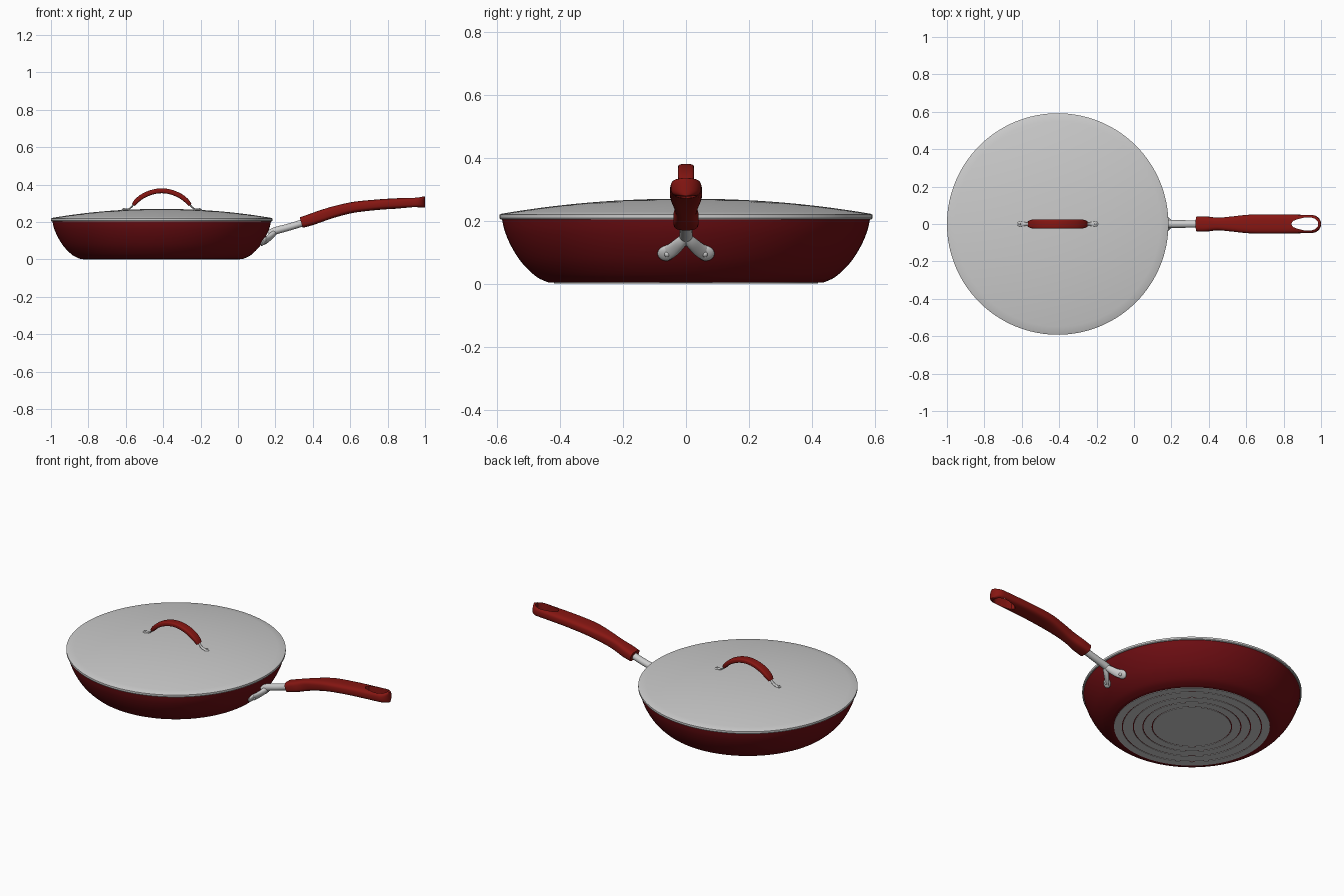
import bpy, bmesh, math
from mathutils import Vector, Matrix

if "Cube" in bpy.data.objects:
    bpy.data.objects.remove(bpy.data.objects["Cube"])

CX = -0.408  # pan centre


def material(name, rgb):
    m = bpy.data.materials.new(name)
    m.diffuse_color = (*rgb, 1)
    m.use_nodes = True
    m.node_tree.nodes["Principled BSDF"].inputs["Base Color"].default_value = m.diffuse_color
    return m


BODY_RED = material("dark_red_enamel", (0.15, 0.004, 0.006))
GRIP_RED = material("red_grip", (0.24, 0.008, 0.006))


def finish(bm, name, mat=None, angle=35):
    bmesh.ops.remove_doubles(bm, verts=bm.verts, dist=1e-5)
    bmesh.ops.recalc_face_normals(bm, faces=bm.faces)
    me = bpy.data.meshes.new(name)
    bm.to_mesh(me)
    bm.free()
    ob = bpy.data.objects.new(name, me)
    bpy.context.collection.objects.link(ob)
    if mat:
        me.materials.append(mat)
    smooth(ob, angle)
    return ob


def smooth(ob, angle):
    bpy.ops.object.select_all(action='DESELECT')
    bpy.context.view_layer.objects.active = ob
    ob.select_set(True)
    bpy.ops.object.shade_smooth_by_angle(angle=math.radians(angle))


def lathe(name, profile, mat=None, closed=False, seg=128):
    bm = bmesh.new()
    vs = [bm.verts.new((r, 0, z)) for r, z in profile]
    pairs = list(zip(vs, vs[1:])) + ([(vs[-1], vs[0])] if closed else [])
    es = [bm.edges.new(p) for p in pairs]
    bmesh.ops.spin(bm, geom=vs + es, cent=(0, 0, 0), axis=(0, 0, 1),
                   angle=2 * math.pi, steps=seg, use_duplicate=False)
    bmesh.ops.translate(bm, verts=bm.verts, vec=(CX, 0, 0))
    return finish(bm, name, mat)


def spline(rows, n):
    """Catmull-Rom interpolation through rows of numbers."""
    rows = [Vector(r) for r in rows]
    out = []
    for i in range(len(rows) - 1):
        a, b, c, d = (rows[max(i - 1, 0)], rows[i], rows[i + 1],
                      rows[min(i + 2, len(rows) - 1)])
        for k in range(n):
            t = k / n
            out.append(0.5 * (2 * b + (c - a) * t + (2 * a - 5 * b + 4 * c - d) * t * t
                              + (3 * b - a - 3 * c + d) * t ** 3))
    return out + [rows[-1]]


def sweep(name, stations, mat=None, side=(0, 1, 0), power=2.0, seg=32, upright=False):
    """Skin superellipse sections; station = x, y, z, half width, half thickness."""
    bm = bmesh.new()
    rings = []
    for i, s in enumerate(stations):
        a, b = stations[max(i - 1, 0)], stations[min(i + 1, len(stations) - 1)]
        tan = Vector(b[:3]) - Vector(a[:3])
        sd = Vector(side)
        if upright:
            tan = Vector((1, 0, 0.05))
        tan.normalize()
        sd = (sd - tan * sd.dot(tan)).normalized()
        up = tan.cross(sd)
        ring = []
        for k in range(seg):
            t = 2 * math.pi * k / seg
            c, w = math.cos(t), math.sin(t)
            u = math.copysign(abs(c) ** (2 / power), c) * s[3]
            v = math.copysign(abs(w) ** (2 / power), w) * s[4]
            ring.append(bm.verts.new(Vector(s[:3]) + sd * u + up * v))
        rings.append(ring)
    for p, q in zip(rings, rings[1:]):
        for k in range(seg):
            bm.faces.new((p[k], p[(k + 1) % seg], q[(k + 1) % seg], q[k]))
    bm.faces.new(rings[0])
    bm.faces.new(rings[-1])
    return finish(bm, name, mat, 40)


def pad(name, loc, normal, size, along=(0, 0, 1)):
    """Flattened dome lying on a surface; size = length, width, thickness."""
    n = Vector(normal).normalized()
    a = Vector(along)
    a = (a - n * a.dot(n)).normalized()
    rot = Matrix((a, n.cross(a), n)).transposed().to_4x4()
    bm = bmesh.new()
    bmesh.ops.create_uvsphere(bm, u_segments=24, v_segments=12, radius=1,
                              matrix=Matrix.Translation(loc) @ rot @ Matrix.Diagonal((*size, 1)))
    return finish(bm, name)


# Pan body: hollow bowl with curved wall
wall = [tuple(p) for p in spline([(0.435, 0.003, 0), (0.475, 0.022, 0), (0.52, 0.065, 0),
                                  (0.553, 0.115, 0), (0.575, 0.165, 0), (0.585, 0.207, 0)], 5)]
outer = [(p[0], p[1]) for p in wall]
inner = [(r - 0.014, z + 0.008) for r, z in reversed(outer[:-3])]
lathe("pan_body", [(0, 0.003)] + outer + [(0.571, 0.207)] + inner + [(0, 0.011)], BODY_RED)

# Base plate: grey disc and rings with red gaps between
edges = [0, 0.211, 0.217, 0.261, 0.267, 0.313, 0.319, 0.372, 0.378, 0.42]
for i in range(0, len(edges), 2):
    a, b = edges[i], edges[i + 1]
    lathe(f"base_ring_{i // 2}", [(a, 0.004), (a, 0), (b, 0), (b, 0.004)], closed=True)

# Lid: rim band and shallow dome
dome = [(0.586 * (1 - k / 16), 0.222 + 0.048 * (1 - (1 - k / 16) ** 2.1)) for k in range(17)]
under = [(r * 0.97, z - 0.006) for r, z in reversed(dome)]
lathe("lid", under + [(0.572, 0.204), (0.589, 0.204), (0.592, 0.208), (0.592, 0.219)] + dome)

# Lid handle: red arch with grey feet
arch = [(-0.152, 0.291, 0.017, 0.009), (-0.135, 0.312, 0.023, 0.012), (-0.10, 0.339, 0.025, 0.013),
        (-0.05, 0.360, 0.025, 0.013), (0, 0.367, 0.025, 0.013)]
arch += [(-x, z, w, h) for x, z, w, h in reversed(arch[:-1])]
sweep("lid_handle", spline([(CX + x, 0, z, w, h) for x, z, w, h in arch], 6), GRIP_RED, power=4)
for s, tag in ((-1, "left"), (1, "right")):
    foot = [(0.147, 0.298, 0.010, 0.005), (0.163, 0.279, 0.009, 0.004),
            (0.178, 0.269, 0.010, 0.004), (0.198, 0.267, 0.013, 0.004)]
    sweep(f"lid_handle_foot_{tag}", spline([(CX + s * x, 0, z, w, h) for x, z, w, h in foot], 5))
    pad(f"lid_foot_pad_{tag}", (CX + s * 0.2, 0, 0.266), (s * 0.03, 0, 1), (0.016, 0.014, 0.005), (1, 0, 0))
    pad(f"lid_rivet_{tag}", (CX + s * 0.203, 0, 0.270), (0, 0, 1), (0.006, 0.006, 0.005), (1, 0, 0))

# Main handle: metal shank
sweep("handle_shank", spline([(0.165, 0, 0.135, 0.020, 0.020), (0.20, 0, 0.153, 0.021, 0.020),
                              (0.28, 0, 0.175, 0.020, 0.019), (0.37, 0, 0.203, 0.020, 0.019)], 5))

# Forked bracket with riveted pads on the pan wall
for s, tag in ((-1, "front"), (1, "back")):
    leg = [(0.198, 0, 0.150, 0.014, 0.014), (0.182, s * 0.018, 0.130, 0.019, 0.014),
           (0.157, s * 0.042, 0.108, 0.022, 0.011), (0.139, s * 0.062, 0.097, 0.024, 0.009)]
    sweep(f"bracket_leg_{tag}", spline(leg, 6), side=(0, 0.6, s * 0.8))
    n = (0.87, s * 0.10, -0.48)
    pad(f"bracket_pad_{tag}", (0.137, s * 0.063, 0.096), n, (0.028, 0.026, 0.011), (0, -s, 0.6))
    pad(f"bracket_rivet_{tag}", (0.147, s * 0.060, 0.093), n, (0.009, 0.009, 0.008))

# Main handle: red grip with rounded tip
grip = [(0.338, 0.197, 0.040, 0.029), (0.39, 0.213, 0.040, 0.031), (0.45, 0.234, 0.034, 0.031),
        (0.52, 0.256, 0.040, 0.030), (0.62, 0.279, 0.050, 0.029), (0.75, 0.293, 0.051, 0.028),
        (0.86, 0.300, 0.050, 0.028), (0.95, 0.305, 0.048, 0.029)]
stations = spline([(x, 0, z, w, h) for x, z, w, h in grip], 6)
for k in range(1, 9):
    t = math.pi / 2 * k / 8
    stations.append(Vector((0.95 + 0.05 * math.sin(t), 0, 0.305 + 0.002 * math.sin(t),
                            max(0.048 * math.cos(t), 0.001), 0.029)))
handle = sweep("handle_grip", stations, GRIP_RED, power=3.2, upright=False)

# Teardrop hanging hole cut through the grip
hole = [(0.84, 0.0), (0.85, 0.016), (0.875, 0.026), (0.91, 0.034), (0.945, 0.036), (0.97, 0.027), (0.983, 0.012)]
outline = hole + [(x, -y) for x, y in reversed(hole[1:])]
bm = bmesh.new()
face = bm.faces.new([bm.verts.new((x, y, 0.2)) for x, y in outline])
ext = bmesh.ops.extrude_face_region(bm, geom=[face])
bmesh.ops.translate(bm, vec=(0, 0, 0.25),
                    verts=[g for g in ext["geom"] if isinstance(g, bmesh.types.BMVert)])
cutter = finish(bm, "hole_cutter", GRIP_RED)
cutter.hide_render = True
mod = handle.modifiers.new("hanging_hole", 'BOOLEAN')
mod.operation = 'DIFFERENCE'
mod.solver = 'EXACT'
mod.object = cutter
bpy.context.view_layer.objects.active = handle
bpy.ops.object.modifier_move_to_index(modifier=mod.name, index=0)
bpy.ops.object.modifier_apply(modifier=mod.name)
bpy.data.objects.remove(cutter)
smooth(handle, 40)
